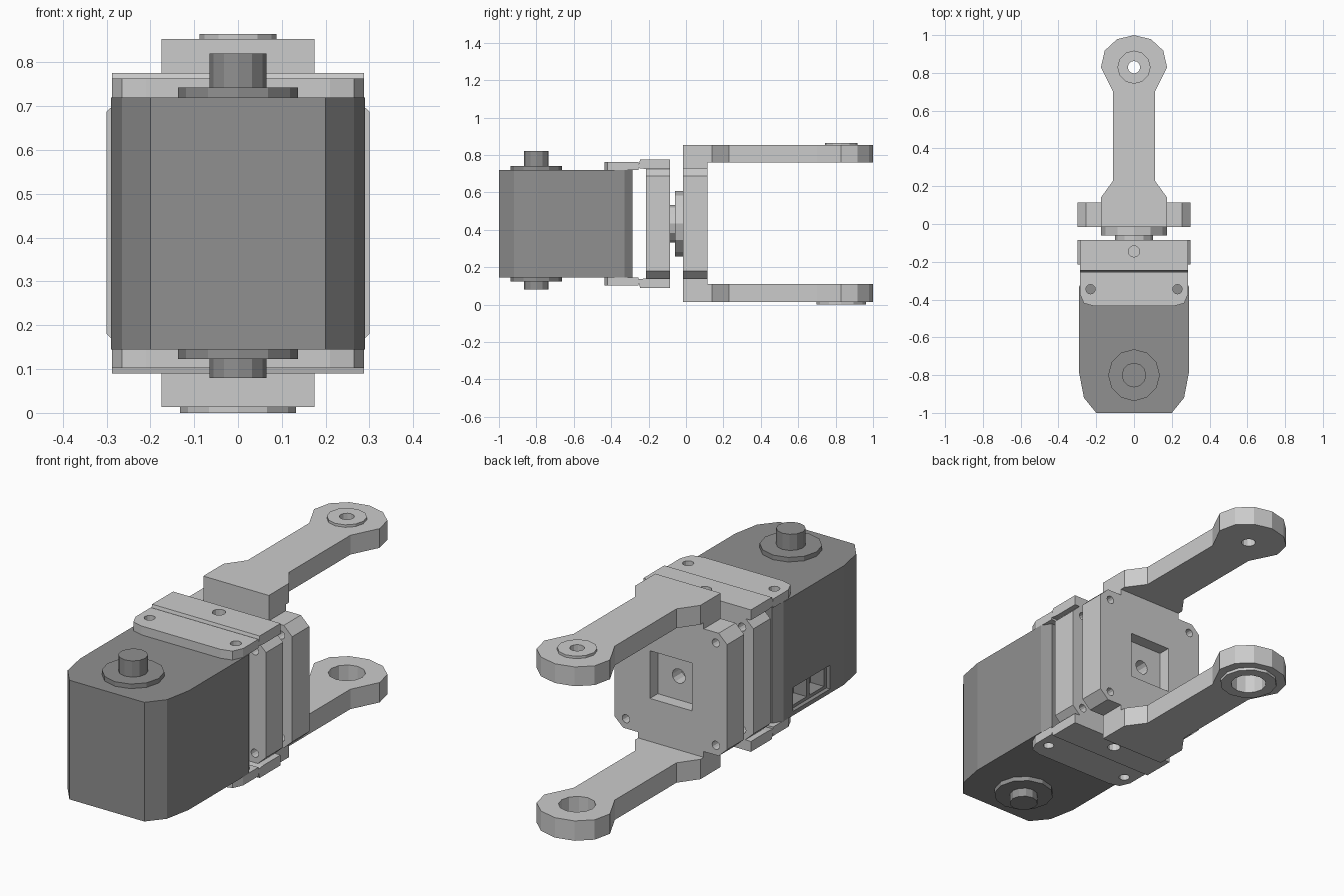
import bpy, bmesh, math

if "Cube" in bpy.data.objects:
    bpy.data.objects.remove(bpy.data.objects["Cube"])

MID = 0.4325  # height of the roll axis / mirror plane


def prism(name, pts, lo, hi, axis='z', mat=None):
    """Extrude a closed 2D profile along one axis."""
    place = {'z': lambda a, b, h: (a, b, h),
             'y': lambda a, b, h: (a, h, b),
             'x': lambda a, b, h: (h, a, b)}[axis]
    bm = bmesh.new()
    rings = [[bm.verts.new(place(a, b, h)) for a, b in pts] for h in (lo, hi)]
    n = len(pts)
    bm.faces.new(rings[0])
    bm.faces.new(rings[1])
    for i in range(n):
        j = (i + 1) % n
        bm.faces.new((rings[0][i], rings[0][j], rings[1][j], rings[1][i]))
    bmesh.ops.recalc_face_normals(bm, faces=bm.faces)
    me = bpy.data.meshes.new(name)
    bm.to_mesh(me)
    bm.free()
    ob = bpy.data.objects.new(name, me)
    bpy.context.collection.objects.link(ob)
    if mat:
        me.materials.append(mat)
    return ob


def circle(a, b, r, n=12):
    return [(a + r * math.cos(2 * math.pi * i / n),
             b + r * math.sin(2 * math.pi * i / n)) for i in range(n)]


def rect(a0, a1, b0, b1):
    return [(a0, b0), (a1, b0), (a1, b1), (a0, b1)]


def sym(half):
    """Complete a right-hand half profile by mirroring it in x."""
    return half + [(-x, y) for x, y in reversed(half) if x > 1e-6]


def cut(ob, *profiles):
    """Subtract prisms given as (pts, lo, hi, axis)."""
    bpy.context.view_layer.objects.active = ob
    for args in profiles:
        c = prism('cutter', *args)
        c.hide_render = True
        m = ob.modifiers.new('cut', 'BOOLEAN')
        m.operation, m.solver, m.object = 'DIFFERENCE', 'EXACT', c
        bpy.ops.object.modifier_apply(modifier=m.name)
        bpy.data.objects.remove(c, do_unlink=True)


dark = bpy.data.materials.new('dark_grey')
dark.diffuse_color = (0.28, 0.28, 0.28, 1)
dark.use_nodes = True
dark.node_tree.nodes["Principled BSDF"].inputs["Base Color"].default_value = dark.diffuse_color

# Motor housing with a two-pin socket in the left side
body = prism('motor_body', sym([(0.2, -1), (0.265, -0.92), (0.29, -0.79),
                                (0.29, -0.33), (0.26, -0.285)]), 0.145, 0.72, 'z', dark)
cut(body, (rect(-0.685, -0.40, 0.165, 0.28), -0.4, -0.27, 'x'),
    (rect(-0.665, -0.555, 0.18, 0.265), -0.4, -0.20, 'x'),
    (rect(-0.535, -0.425, 0.18, 0.265), -0.4, -0.20, 'x'))

# Shaft collars and pins
prism('top_collar', circle(0, -0.8, 0.137), 0.72, 0.742, 'z', dark)
prism('top_pin', circle(0, -0.8, 0.065), 0.74, 0.82, 'z', dark)
prism('bottom_collar', circle(0, -0.8, 0.137), 0.123, 0.145, 'z', dark)
prism('bottom_pin', circle(0, -0.8, 0.065), 0.08, 0.125, 'z', dark)

# Octagonal plates, shared by both brackets
octagon = sym([(0.255, 0.138), (0.30, 0.18), (0.30, 0.687), (0.255, 0.73)])
screws = [(circle(x, MID + z, 0.02), -0.4, 0.3, 'y')
          for x in (-0.24, 0.24) for z in (-0.247, 0.247)]
plate = prism('motor_bracket_plate', octagon, -0.215, -0.085, 'y')
cut(plate, *screws)

# Clamping tabs above and below the motor
for name, s in (('top', 1), ('bottom', -1)):
    def z(h):
        return MID + s * (h - MID)
    tab = prism(name + '_tab', sym([(0.21, -0.435), (0.265, -0.42), (0.287, -0.37),
                                    (0.287, -0.255)]), z(0.72), z(0.763))
    cut(tab, *[(circle(x, -0.345, 0.025), 0, 0.9, 'z') for x in (-0.23, 0.23)]) if s > 0 else \
        cut(tab, *[(circle(x, -0.345, 0.025), 0, 0.3, 'z') for x in (-0.23, 0.23)])
    rear = prism(name + '_tab_rear',
                 [(y, z(h)) for y, h in ((-0.255, 0.73), (-0.255, 0.763), (-0.252, 0.75),
                                         (-0.245, 0.775), (-0.085, 0.775), (-0.085, 0.725),
                                         (-0.215, 0.725))], -0.287, 0.287, 'x')
    cut(rear, (circle(0, -0.145, 0.03), z(0.74), z(0.9), 'z'))

# Roll joint discs between the brackets
prism('joint_hub', circle(0, MID, 0.10), -0.086, -0.055, 'y')
prism('joint_disc', circle(0, MID, 0.175), -0.06, -0.015, 'y')

# Fork base plate with square pocket
base = prism('fork_plate', octagon, -0.015, 0.115, 'y')
cut(base, *screws, (rect(-0.112, 0.112, MID - 0.115, MID + 0.115), 0.055, 0.3, 'y'),
    (circle(0, MID, 0.035), -0.1, 0.2, 'y'))

# Fork arms with pivot rings and webs to the plate
arm_half = [(0.175, -0.015), (0.175, 0.14), (0.11, 0.23), (0.11, 0.70),
            (0.175, 0.83), (0.155, 0.918), (0.09, 0.978), (0, 1.0)]
for name, lo, hi, b0, b1, boss_r, hole_r, w0, w1 in (
        ('top', 0.76, 0.853, 0.853, 0.865, 0.088, 0.033, 0.73, 0.76),
        ('bottom', 0.014, 0.11, 0.0, 0.014, 0.132, 0.082, 0.11, 0.138)):
    hole = (circle(0, 0.83, hole_r), -0.1, 1.0, 'z')
    cut(prism(name + '_arm', sym(arm_half), lo, hi), hole)
    cut(prism(name + '_arm_boss', circle(0, 0.83, boss_r), b0, b1), hole)
    prism(name + '_arm_web', rect(-0.175, 0.175, -0.015, 0.115), w0, w1)
